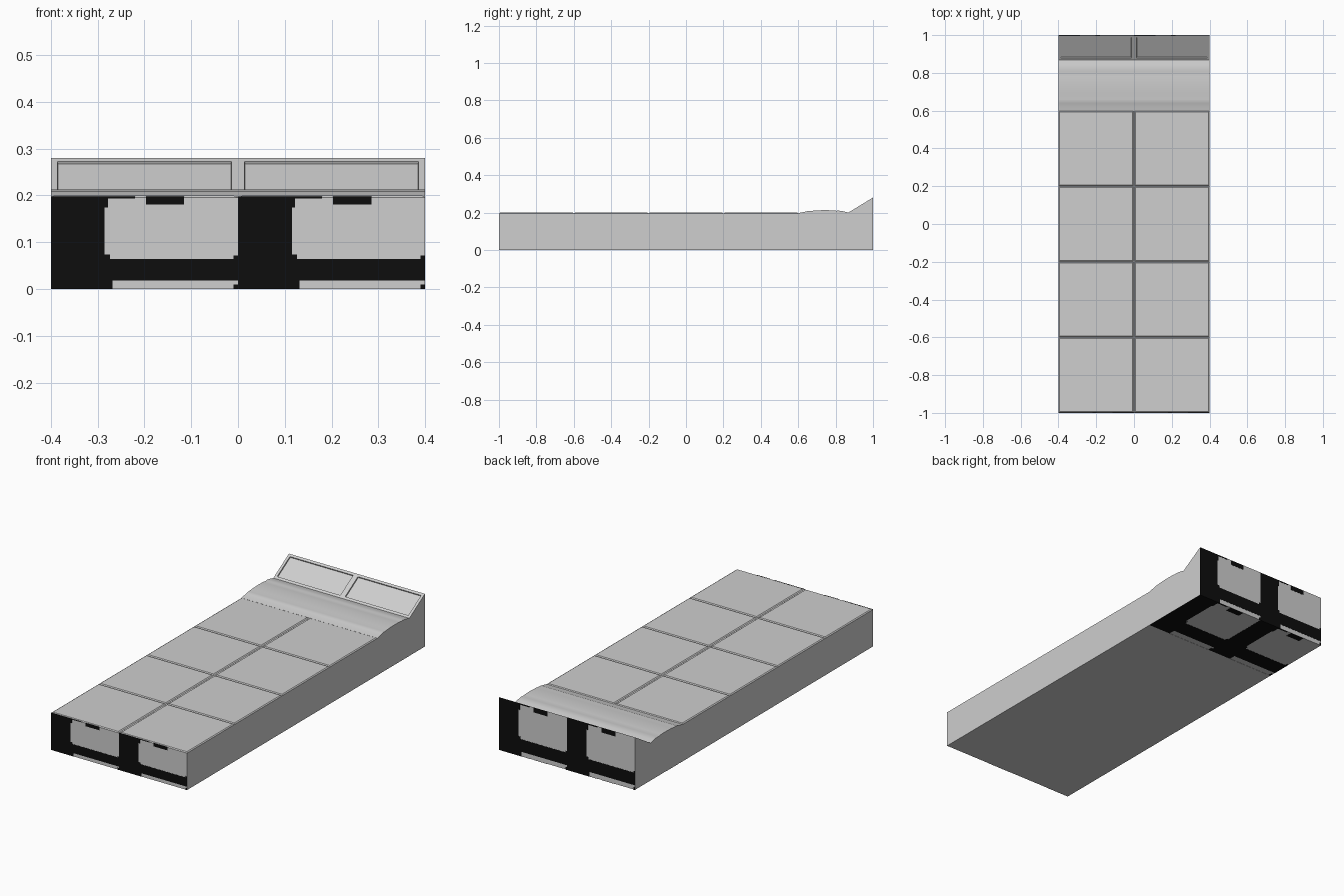
import bpy, bmesh, math
from mathutils import Vector

if "Cube" in bpy.data.objects:
    bpy.data.objects.remove(bpy.data.objects["Cube"])


def material(name, c):
    m = bpy.data.materials.new(name)
    m.diffuse_color = (c[0], c[1], c[2], 1)
    m.use_nodes = True
    m.node_tree.nodes["Principled BSDF"].inputs["Base Color"].default_value = m.diffuse_color
    return m


GREY = material("light_grey", (0.62, 0.62, 0.62))
BLACK = material("black", (0.004, 0.004, 0.004))


def finish(name, bm, mat):
    bmesh.ops.recalc_face_normals(bm, faces=bm.faces[:])
    me = bpy.data.meshes.new(name)
    bm.to_mesh(me)
    bm.free()
    me.materials.append(mat)
    ob = bpy.data.objects.new(name, me)
    bpy.context.collection.objects.link(ob)
    return ob


def hexa(bm, low, high):
    """Solid between two quads."""
    a = [bm.verts.new(p) for p in low]
    b = [bm.verts.new(p) for p in high]
    bm.faces.new(a)
    bm.faces.new(b)
    for i in range(4):
        j = (i + 1) % 4
        bm.faces.new((a[i], a[j], b[j], b[i]))


def rect(x0, x1, y0, y1, z):
    return [(x0, y0, z), (x1, y0, z), (x1, y1, z), (x0, y1, z)]


# main slab under the paving
bm = bmesh.new()
hexa(bm, rect(-0.4, 0.4, -0.999, 0.6, 0.0), rect(-0.4, 0.4, -0.999, 0.6, 0.196))
finish("base_slab", bm, GREY)

# two columns of four chamfered paving tiles
bm = bmesh.new()
for x0, x1 in ((-0.4, -0.003), (0.003, 0.4)):
    for i in range(4):
        y0 = -0.999 + 0.4 * i
        y1 = -0.6 + 0.4 * i
        c = 0.006
        hexa(bm, rect(x0, x1, y0, y1, 0.1955),
             rect(x0 + c, x1 - c, y0 + c, y1 - c, 0.2))
finish("paving_tiles", bm, GREY)

# rear block: low ridge then a rising ramp with two recessed panels
profile = [(0.6, 0.001), (0.6, 0.197), (0.615, 0.200), (0.64, 0.205), (0.648, 0.208),
           (0.66, 0.208), (0.69, 0.211), (0.72, 0.2125), (0.75, 0.213), (0.78, 0.212),
           (0.805, 0.2095), (0.813, 0.211), (0.84, 0.207), (0.868, 0.2),
           (0.999, 0.28), (0.999, 0.001)]
bm = bmesh.new()
rows = [[bm.verts.new((x, y, z)) for y, z in profile] for x in (-0.4, 0, 0.4)]
n = len(profile)
ramp = []
for a, b in zip(rows, rows[1:]):
    for i in range(n):
        j = (i + 1) % n
        f = bm.faces.new((a[i], a[j], b[j], b[i]))
        if i == n - 3:
            ramp.append(f)
bm.faces.new(rows[0])
bm.faces.new(rows[2])
bmesh.ops.recalc_face_normals(bm, faces=bm.faces[:])
bmesh.ops.inset_individual(bm, faces=ramp, thickness=0.02)
bmesh.ops.inset_individual(bm, faces=ramp, thickness=0.001, depth=-0.006)
rear = finish("rear_ramp", bm, GREY)
bpy.context.view_layer.objects.active = rear
rear.select_set(True)
bpy.ops.object.shade_smooth_by_angle(angle=math.radians(25))

# painted black framing: (u0, u1, v0, v1), u along a 0.4 wide bay, v a fraction of height
FRAME = [(0, 0.115, 0, 1), (0.115, 0.132, 0, 0.09), (0.115, 0.4, 0.09, 0.325),
         (0.39, 0.4, 0.325, 0.36), (0.115, 0.126, 0.325, 0.37), (0.39, 0.4, 0, 0.05),
         (0.115, 0.122, 0.88, 0.98), (0.115, 0.18, 0.98, 1), (0.203, 0.285, 0.91, 1)]


def frame_plates(name, origin, u_dir, v_vec, outward):
    bm = bmesh.new()
    o, u, v, w = (Vector(k) for k in (origin, u_dir, v_vec, outward))
    for bay in (0, 0.4):
        for u0, u1, v0, v1 in FRAME:
            q = [o + u * (bay + s) + v * t
                 for s, t in ((u0, v0), (u1, v0), (u1, v1), (u0, v1))]
            hexa(bm, q, [p + w * 0.001 for p in q])
    finish(name, bm, BLACK)


frame_plates("front_frame", (-0.4, -0.999, 0), (1, 0, 0), (0, 0, 0.198), (0, -1, 0))
frame_plates("back_frame", (0.4, 0.999, 0), (-1, 0, 0), (0, 0, 0.279), (0, 1, 0))
frame_plates("underside_frame", (0.4, 0.6, 0.001), (-1, 0, 0), (0, 0.399, 0), (0, 0, -1))
